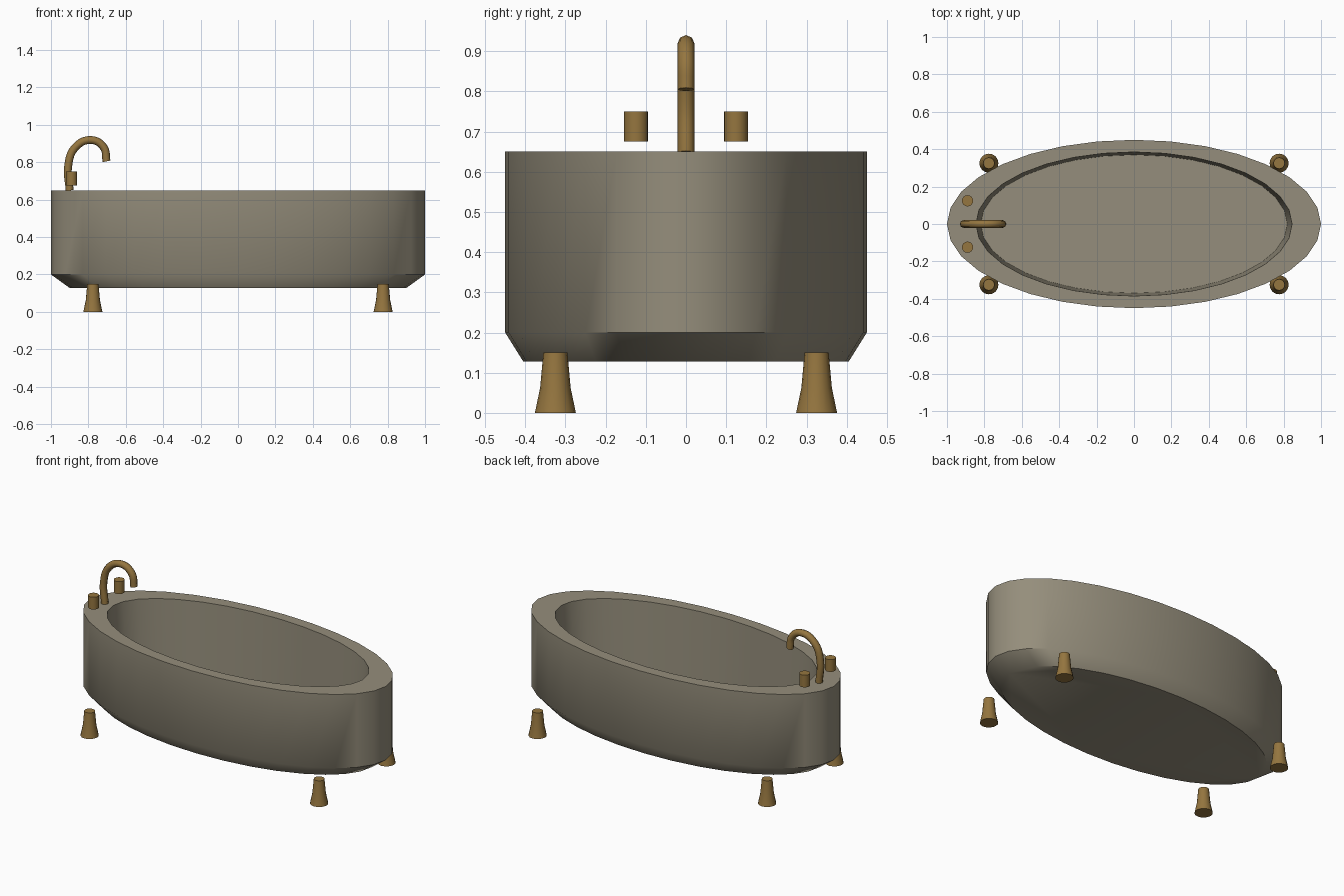
import bpy, bmesh
from math import sin, cos, pi, radians

cube = bpy.data.objects.get("Cube")
if cube:
    bpy.data.objects.remove(cube, do_unlink=True)


def material(name, rgb):
    m = bpy.data.materials.new(name)
    m.use_nodes = True
    m.diffuse_color = (*rgb, 1)
    m.node_tree.nodes["Principled BSDF"].inputs["Base Color"].default_value = (*rgb, 1)
    return m


stone = material("warm grey stone", (0.30, 0.27, 0.20))
brass = material("aged brass", (0.30, 0.18, 0.05))


def lathe(name, rings, mat, segments, location=(0, 0, 0), angle=44):
    """Stack elliptical rings (x radius, y radius, z), capped at both ends."""
    bm = bmesh.new()
    loops = []
    for rx, ry, z in rings:
        turns = [2 * pi * i / segments for i in range(segments)]
        loops.append([bm.verts.new((rx * cos(t), ry * sin(t), z)) for t in turns])
    for a, b in zip(loops, loops[1:]):
        for i in range(segments):
            j = (i + 1) % segments
            bm.faces.new((a[i], a[j], b[j], b[i]))
    bm.faces.new(loops[0][::-1])
    bm.faces.new(loops[-1])
    mesh = bpy.data.meshes.new(name)
    bm.to_mesh(mesh)
    bm.free()
    mesh.materials.append(mat)
    obj = bpy.data.objects.new(name, mesh)
    obj.location = location
    bpy.context.collection.objects.link(obj)
    bpy.ops.object.select_all(action="DESELECT")
    obj.select_set(True)
    bpy.context.view_layer.objects.active = obj
    bpy.ops.object.shade_smooth_by_angle(angle=radians(angle))
    return obj


# Tub: chamfered base, upright wall, flat rim, hollow basin
lathe("tub", [(0.90, 0.405, 0.128), (1, 0.45, 0.20), (1, 0.45, 0.65),
              (0.845, 0.385, 0.65), (0.82, 0.37, 0.18)], stone, 32)

# Four flared feet
foot = [(0.051, 0.051, 0), (0.038, 0.038, 0.062), (0.03, 0.03, 0.15)]
for x, end in ((-0.776, "right"), (0.776, "left")):
    for y, side in ((-0.325, "front"), (0.325, "back")):
        lathe(f"{side}_{end}_foot", foot, brass, 16, (x, y, 0))

# Tap knobs
for y, side in ((-0.124, "front"), (0.124, "back")):
    lathe(f"{side}_tap_knob", [(0.03, 0.03, 0), (0.03, 0.03, 0.075)],
          brass, 16, (-0.89, y, 0.675))

# Gooseneck spout swept along a curve
curve = bpy.data.curves.new("spout", "CURVE")
curve.dimensions = "3D"
curve.bevel_depth = 0.021
curve.bevel_resolution = 2
curve.resolution_u = 5
curve.use_fill_caps = True
path = [(-0.90, 0.65), (-0.908, 0.78), (-0.87, 0.88), (-0.785, 0.919),
        (-0.718, 0.88), (-0.703, 0.805)]
spline = curve.splines.new("BEZIER")
spline.bezier_points.add(len(path) - 1)
for point, (x, z) in zip(spline.bezier_points, path):
    point.co = (x, 0, z)
    point.handle_left_type = point.handle_right_type = "AUTO"
curve.materials.append(brass)
spout = bpy.data.objects.new("spout", curve)
bpy.context.collection.objects.link(spout)
